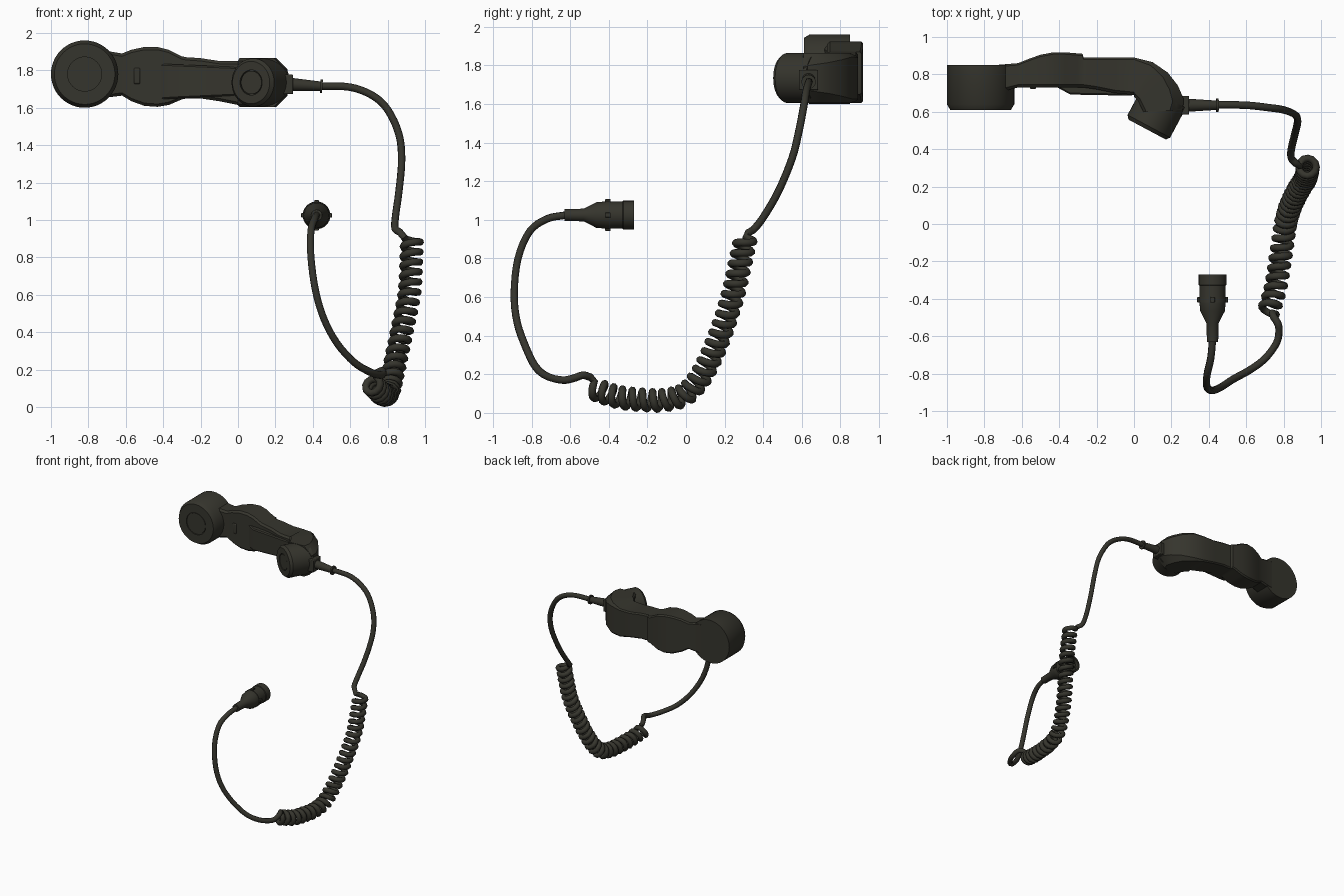
import bpy, bmesh, math
from mathutils import Vector

cube = bpy.data.objects.get("Cube")
if cube:
    bpy.data.objects.remove(cube, do_unlink=True)

COLOUR = (0.036, 0.035, 0.026, 1.0)
rubber = bpy.data.materials.new("dark olive rubber")
rubber.use_nodes = True
rubber.diffuse_color = COLOUR
shader = next(n for n in rubber.node_tree.nodes if n.type == 'BSDF_PRINCIPLED')
shader.inputs["Base Color"].default_value = COLOUR
shader.inputs["Roughness"].default_value = 0.7


def finish(obj, angle=32):
    """Give the part its material and smooth shading with sharp edges."""
    obj.data.materials.clear()
    obj.data.materials.append(rubber)
    bpy.ops.object.select_all(action='DESELECT')
    obj.select_set(True)
    bpy.context.view_layer.objects.active = obj
    bpy.ops.object.shade_smooth_by_angle(angle=math.radians(angle))
    return obj


def from_rings(name, rings):
    """Skin closed rings of points into a capped solid."""
    bm = bmesh.new()
    loops = [[bm.verts.new(p) for p in ring] for ring in rings]
    for a, b in zip(loops, loops[1:]):
        for i in range(len(a)):
            j = (i + 1) % len(a)
            bm.faces.new((a[i], a[j], b[j], b[i]))
    bm.faces.new(loops[0])
    bm.faces.new(list(reversed(loops[-1])))
    bmesh.ops.recalc_face_normals(bm, faces=bm.faces)
    mesh = bpy.data.meshes.new(name)
    bm.to_mesh(mesh)
    bm.free()
    obj = bpy.data.objects.new(name, mesh)
    bpy.context.collection.objects.link(obj)
    return finish(obj)


def lathe(name, origin, axis, profile, sides=40):
    """Turn (distance along axis, radius) pairs around an axis."""
    turn = Vector(axis).to_track_quat('Z', 'Y')
    rings = []
    for along, radius in profile:
        ring = []
        for i in range(sides):
            a = math.tau * i / sides
            local = Vector((radius * math.cos(a), radius * math.sin(a), along))
            ring.append(Vector(origin) + turn @ local)
        rings.append(ring)
    return from_rings(name, rings)


def section(outer, inner, low, high, chamfer, inner_chamfer=0.015):
    """Chamfered rectangle standing between an outer and an inner plan point."""
    o, i = Vector((*outer, 0)), Vector((*inner, 0))
    d = (o - i).normalized()
    c, e, up = chamfer, inner_chamfer, Vector((0, 0, 1))
    return [o - d * c + up * low, o + up * (low + c),
            o + up * (high - c), o - d * c + up * high,
            i + d * e + up * high, i + up * (high - e),
            i + up * (low + e), i + d * e + up * low]


def box(name, centre, size, bevel):
    bpy.ops.mesh.primitive_cube_add(size=1, location=centre)
    obj = bpy.context.object
    obj.name = name
    obj.scale = size
    bpy.ops.object.transform_apply(location=False, rotation=False, scale=True)
    mod = obj.modifiers.new("bevel", 'BEVEL')
    mod.width, mod.segments = bevel, 2
    return finish(obj)


def smooth_path(points, steps):
    """Catmull-Rom curve through the points."""
    pts = [Vector(p) for p in points]
    pts = [2 * pts[0] - pts[1]] + pts + [2 * pts[-1] - pts[-2]]
    out = []
    for a, b, c, d in zip(pts, pts[1:], pts[2:], pts[3:]):
        for s in range(steps):
            t = s / steps
            out.append(0.5 * (2 * b + (c - a) * t + (2 * a - 5 * b + 4 * c - d) * t ** 2
                              + (3 * b - a - 3 * c + d) * t ** 3))
    return out + [pts[-2]]


def resample(path, count):
    """Evenly spaced points with tangents along a polyline."""
    lengths = [0.0]
    for a, b in zip(path, path[1:]):
        lengths.append(lengths[-1] + (b - a).length)
    out, k = [], 0
    for n in range(count + 1):
        s = lengths[-1] * n / count
        while k < len(path) - 2 and lengths[k + 1] < s:
            k += 1
        f = (s - lengths[k]) / (lengths[k + 1] - lengths[k])
        out.append((path[k].lerp(path[k + 1], f), (path[k + 1] - path[k]).normalized()))
    return out


def tube(name, path, radius):
    curve = bpy.data.curves.new(name, 'CURVE')
    curve.dimensions = '3D'
    curve.bevel_depth, curve.bevel_resolution = radius, 2
    curve.use_fill_caps = True
    spline = curve.splines.new('POLY')
    spline.points.add(len(path) - 1)
    for point, co in zip(spline.points, path):
        point.co = (*co, 1)
    obj = bpy.data.objects.new(name, curve)
    bpy.context.collection.objects.link(obj)
    bpy.ops.object.select_all(action='DESELECT')
    obj.select_set(True)
    bpy.context.view_layer.objects.active = obj
    bpy.ops.object.convert(target='MESH')
    return finish(bpy.context.object, 50)


# Handset grip: x, back y, front y, bottom z, top z
grip = [(-.74, .85, .70, 1.65, 1.91), (-.62, .86, .73, 1.665, 1.89),
        (-.57, .88, .73, 1.635, 1.91), (-.5, .905, .73, 1.61, 1.925),
        (-.43, .918, .73, 1.605, 1.925), (-.37, .918, .73, 1.615, 1.91),
        (-.3, .912, .73, 1.645, 1.875), (-.275, .91, .73, 1.65, 1.87),
        (-.27, .89, .73, 1.65, 1.87), (-.2, .89, .72, 1.65, 1.865),
        (-.1, .89, .70, 1.635, 1.85), (0, .89, .69, 1.615, 1.85)]
# Elbow towards the mouthpiece: outer xy, inner xy, chamfer
elbow = [(.1, .865, 0, .68, .02), (.18, .81, .02, .66, .035), (.235, .74, .03, .64, .05),
         (.265, .67, .04, .62, .06), (.262, .61, .05, .6, .07)]
rings = [section((x, back), (x, front), low, high, .01) for x, back, front, low, high in grip]
rings += [section((ox, oy), (ix, iy), 1.605, 1.865, c) for ox, oy, ix, iy, c in elbow]
from_rings("handset_body", rings)

# Earpiece and mouthpiece cups, each with a grooved centre disc
lathe("earpiece", (-.82, .61, 1.78), (0, 1, 0),
      [(.002, .086), (.01, .086), (.01, .091), (0, .091), (0, .162), (.03, .18), (.24, .18)], 48)
lathe("mouthpiece", (.07, .505, 1.735), (.47, .88, 0),
      [(.002, .062), (.012, .062), (.012, .067), (0, .067), (0, .113), (.02, .129), (.2, .129)])

# Talk lever and its small stop
from_rings("talk_lever", [section((x, .76), (x, front), low, high, .004, .008)
                          for x, front, low, high in
                          [(-.41, .73, 1.645, 1.835), (-.34, .692, 1.65, 1.832),
                           (-.01, .686, 1.665, 1.818)]])
box("lever_stop", (-.54, .73, 1.77), (.034, .016, .085), .007)

# Cable outlet with strain relief
box("cable_outlet", (.265, .635, 1.725), (.06, .1, .105), .006)
lathe("strain_relief", (.28, .635, 1.725), (1, 0, -.06),
      [(0, .036), (.02, .034), (.16, .025), (.16, .037), (.172, .037), (.172, .02)], 16)

# Cable: upper lead, coil, lower lead
upper = [(.44, .637, 1.716), (.6, .635, 1.71), (.72, .622, 1.665), (.8, .61, 1.59),
         (.86, .585, 1.46), (.875, .55, 1.32), (.86, .48, 1.15), (.842, .405, 1.02),
         (.84, .355, .955), (.865, .325, .935)]
coil_axis = [(.93, .31, .91), (.925, .275, .75), (.915, .24, .6), (.875, .175, .4),
             (.835, .09, .21), (.81, 0, .1), (.795, -.1, .068), (.78, -.2, .066),
             (.755, -.35, .082), (.715, -.48, .125)]
lower = [(.745, -.495, .185), (.77, -.535, .195), (.775, -.58, .18), (.76, -.64, .17),
         (.7, -.72, .19), (.62, -.78, .24), (.53, -.83, .34), (.46, -.875, .47),
         (.415, -.89, .62), (.39, -.87, .8), (.39, -.81, .94), (.41, -.72, 1.005),
         (.42, -.62, 1.025)]
turns, per_turn = 25.65, 12
count = round(turns * per_turn)
coil = []
for n, (centre, tangent) in enumerate(resample(smooth_path(coil_axis, 10), count)):
    side = Vector((-1, 0, 0))
    side = (side - tangent * side.dot(tangent)).normalized()
    a = math.tau * turns * n / count
    coil.append(centre + .045 * (side * math.cos(a) + tangent.cross(side) * math.sin(a)))
tube("cable", smooth_path(upper, 4) + coil + smooth_path(lower, 4), .02)

# Plug with hollow end, locking lugs and contact pins
plug = Vector((.42, -.63, 1.025))
lathe("plug", plug, (0, 1, 0),
      [(0, .03), (.1, .033), (.165, .066), (.21, .07), (.21, .073), (.24, .073), (.24, .07),
       (.3, .07), (.305, .074), (.36, .074), (.36, .06), (.33, .06)], 32)
for i in range(4):
    a = math.tau * i / 4
    out = Vector((math.cos(a), 0, math.sin(a)))
    box("plug_lug", plug + Vector((0, .225, 0)) + out * .07, (.024, .03, .024), .003)
for i in range(5):
    a = math.tau * i / 5
    out = Vector((math.cos(a), 0, math.sin(a)))
    lathe("contact_pin", plug + Vector((0, .32, 0)) + out * .035, (0, 1, 0),
          [(0, .007), (.03, .007), (.035, .003)], 8)
